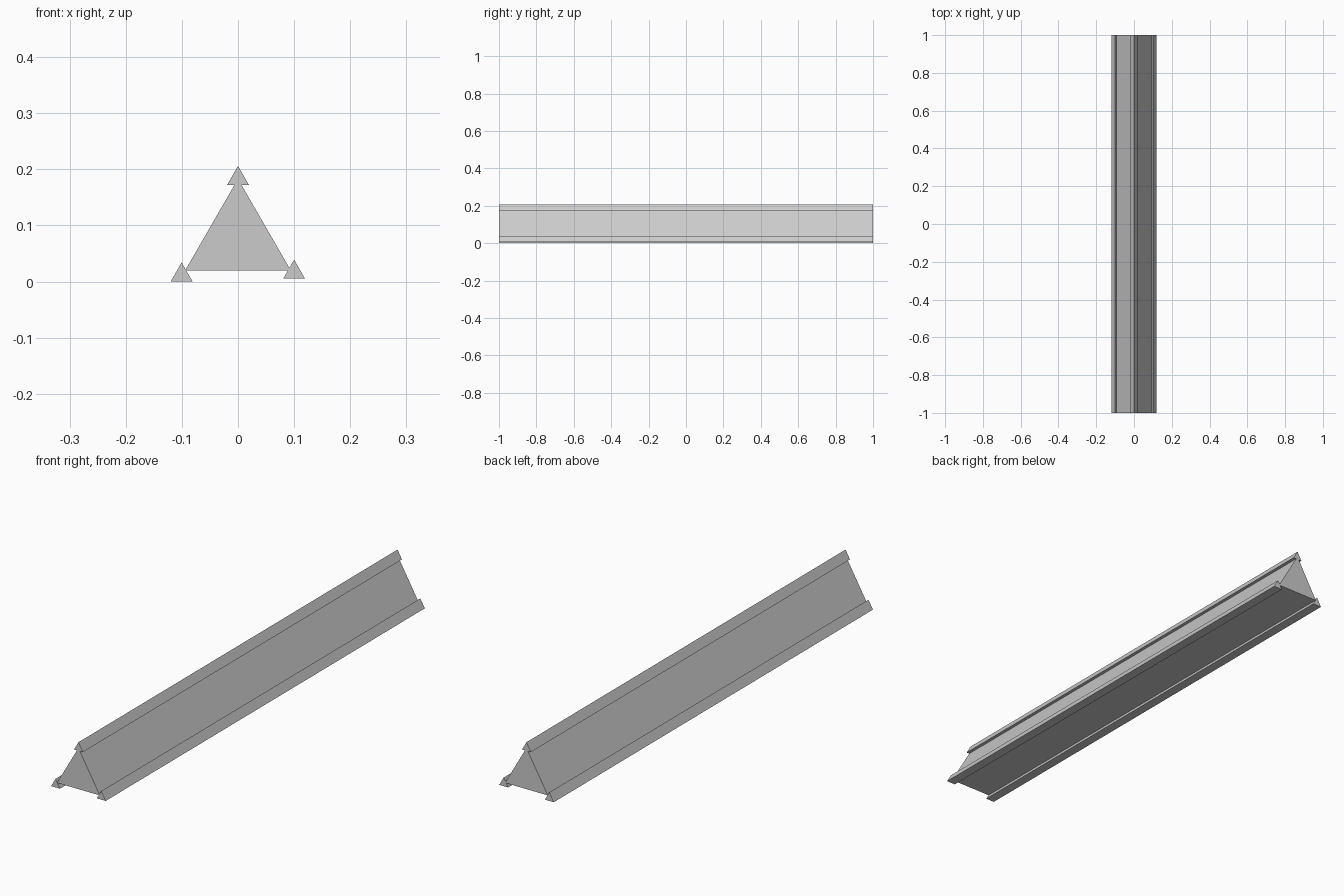
import bpy
import bmesh

cube = bpy.data.objects.get("Cube")
if cube:
    bpy.data.objects.remove(cube, do_unlink=True)

COLOR = (0.6, 0.6, 0.6, 1)
grey = bpy.data.materials.new("light grey")
grey.use_nodes = True
grey.diffuse_color = COLOR
grey.node_tree.nodes["Principled BSDF"].inputs["Base Color"].default_value = COLOR

HALF_LENGTH = 1.0


def triangular_prism(name, x, base_z, half_width, height):
    """Upright triangle extruded along y."""
    bm = bmesh.new()
    profile = [(x - half_width, base_z), (x + half_width, base_z), (x, base_z + height)]
    end = bm.faces.new([bm.verts.new((px, -HALF_LENGTH, pz)) for px, pz in profile])
    extruded = bmesh.ops.extrude_face_region(bm, geom=[end], use_keep_orig=True)
    verts = [v for v in extruded["geom"] if isinstance(v, bmesh.types.BMVert)]
    bmesh.ops.translate(bm, verts=verts, vec=(0, 2 * HALF_LENGTH, 0))
    bmesh.ops.recalc_face_normals(bm, faces=bm.faces)
    mesh = bpy.data.meshes.new(name)
    bm.to_mesh(mesh)
    bm.free()
    mesh.materials.append(grey)
    obj = bpy.data.objects.new(name, mesh)
    bpy.context.collection.objects.link(obj)
    return obj


# Main beam
triangular_prism("beam_core", 0, 0.02, 0.094, 0.163)

# Small rails along the three corners, the right one sitting a touch lower
for name, x, base_z in (("top_rail", 0, 0.172),
                        ("right_rail", -0.1005, 0.0),
                        ("left_rail", 0.1, 0.005)):
    triangular_prism(name, x, base_z, 0.0195, 0.034)
